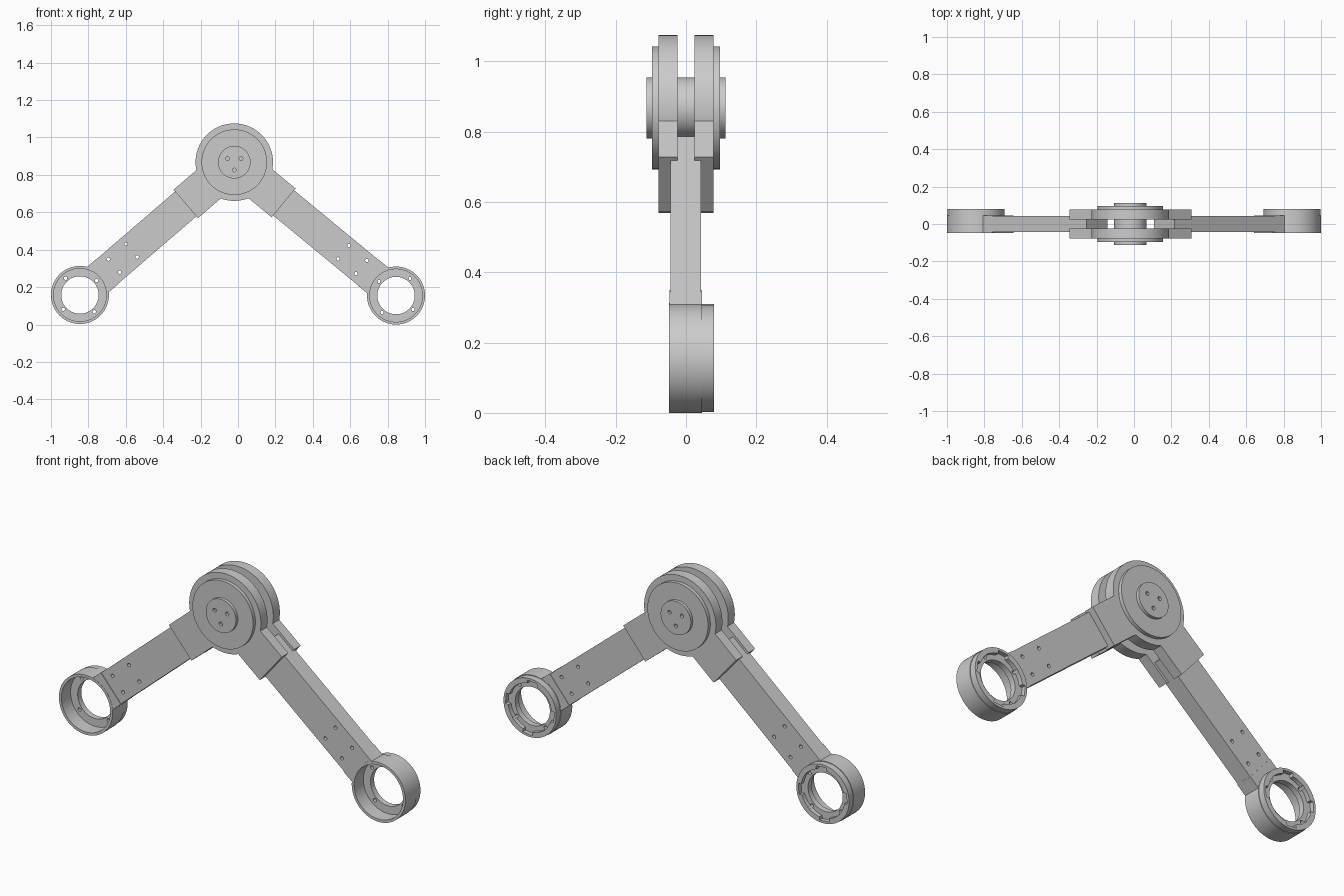
import bpy, bmesh, math
from mathutils import Matrix, Vector

if "Cube" in bpy.data.objects:
    bpy.data.objects.remove(bpy.data.objects["Cube"])

HUB = Vector((-0.02, 0, 0.868))
HUB_M = Matrix.Translation(HUB)


def finish(name, bm, M):
    bmesh.ops.recalc_face_normals(bm, faces=bm.faces)
    bm.transform(M)
    me = bpy.data.meshes.new(name)
    bm.to_mesh(me)
    bm.free()
    ob = bpy.data.objects.new(name, me)
    bpy.context.collection.objects.link(ob)
    return ob


def box(name, x, y, z, M):
    bm = bmesh.new()
    bmesh.ops.create_cube(bm, size=1)
    for v in bm.verts:
        v.co = [lo + (c + 0.5) * (hi - lo) for c, (lo, hi) in zip(v.co, (x, y, z))]
    return finish(name, bm, M)


def cyl(name, r, y0, y1, M, x=0, z=0, segs=96):
    bm = bmesh.new()
    bmesh.ops.create_cone(bm, cap_ends=True, segments=segs, radius1=r, radius2=r, depth=y1 - y0)
    bm.transform(Matrix.Translation((x, (y0 + y1) / 2, z)) @ Matrix.Rotation(math.pi / 2, 4, 'X'))
    return finish(name, bm, M)


def lathe(name, profile, M, segs=96):
    # closed (radius, y) profile turned around the y axis
    bm = bmesh.new()
    rows = []
    for i in range(segs):
        a = 2 * math.pi * i / segs
        rows.append([bm.verts.new((r * math.cos(a), y, r * math.sin(a))) for r, y in profile])
    n = len(profile)
    for i in range(segs):
        p, q = rows[i], rows[(i + 1) % segs]
        for j in range(n):
            k = (j + 1) % n
            bm.faces.new((p[j], p[k], q[k], q[j]))
    return finish(name, bm, M)


def boolean(ob, others, op='DIFFERENCE'):
    for other in others:
        m = ob.modifiers.new("bool", 'BOOLEAN')
        m.operation, m.solver, m.object = op, 'EXACT', other
        bpy.context.view_layer.objects.active = ob
        bpy.ops.object.modifier_apply(modifier=m.name)
        bpy.data.objects.remove(other)


# Arms with end rings: local x points from ring centre to hub
frames = []
for side, centre in (("left", Vector((-0.845, 0, 0.158))), ("right", Vector((0.845, 0, 0.155)))):
    d = HUB - centre
    L = d.length
    M = Matrix.Translation(centre) @ Matrix.Rotation(-math.atan2(d.z, d.x), 4, 'Y')
    frames.append((M, L))

    # end ring: deep recess in front, shallow notched recess behind
    ring = lathe(side + "_ring", [(0.155, -0.048), (0.155, 0.046), (0.152, 0.046), (0.152, 0.08),
                                  (0.125, 0.08), (0.125, 0.058), (0.10, 0.058), (0.10, 0.028),
                                  (0.141, 0.028), (0.141, -0.048)], M)
    cuts = []
    for k in range(4):
        a = k * math.pi / 2
        cuts.append(cyl("cut", 0.009, 0, 0.1, M, 0.118 * math.cos(a), 0.118 * math.sin(a), 20))
        R = M @ Matrix.Rotation(a + math.pi / 4, 4, 'Y')
        cuts.append(box("cut", (0.11, 0.139), (0.058, 0.1), (-0.028, 0.028), R))
    boolean(ring, cuts)

    # arm bar with four screw holes
    arm = box(side + "_arm", (0.11, L - 0.235), (-0.044, 0.043), (-0.0875, 0.0875), M)
    boolean(arm, [cyl("cut", 0.148, -0.2, 0.2, M)] +
            [cyl("cut", 0.009, -0.2, 0.2, M, x, z, 20) for x in (0.24, 0.364) for z in (-0.046, 0.046)])

    # slightly thicker neck joining arm and ring
    neck = box(side + "_neck", (0.11, 0.19), (-0.047, 0.045), (-0.089, 0.089), M)
    boolean(neck, [cyl("cut", 0.148, -0.2, 0.2, M)])

# Hub: front and back plates, each a disc with two arm clamps
for name, s in (("front", -1), ("back", 1)):
    def span(a, b):
        return tuple(sorted((s * a, s * b)))

    plate = cyl(name + "_hub_plate", 0.207, *span(0.024, 0.078), HUB_M)
    boolean(plate, [box("clamp", (L - 0.342, L - 0.08), span(0.024, 0.078), (-0.1, 0.1), M)
                    for M, L in frames], 'UNION')
    cyl(name + "_hub_cover", 0.175, *span(0.076, 0.097), HUB_M)
    cap = cyl(name + "_hub_cap", 0.087, *span(0.095, 0.113), HUB_M)
    boolean(cap, [cyl("cut", 0.010, *span(0.099, 0.13), HUB_M, x, z, 20)
                  for x, z in ((-0.036, 0.02), (0.036, 0.02), (0, -0.042))])

# Centre pin between the plates
cyl("hub_pin", 0.087, -0.03, 0.03, HUB_M)

bpy.ops.object.select_all(action='SELECT')
bpy.context.view_layer.objects.active = bpy.data.objects["hub_pin"]
bpy.ops.object.shade_smooth_by_angle(angle=math.radians(30))
